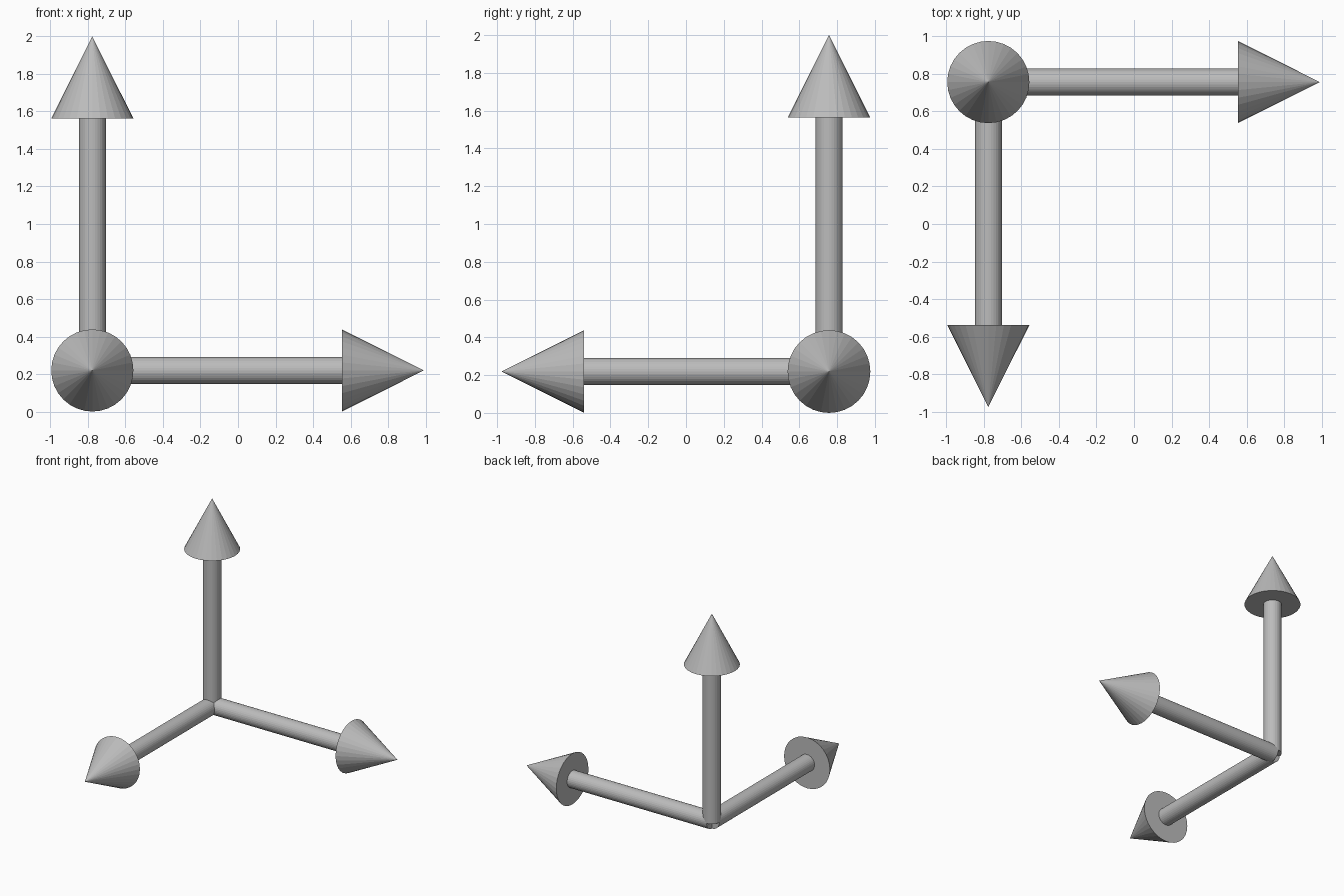
import bpy
from mathutils import Vector

cube = bpy.data.objects.get("Cube")
if cube:
    bpy.data.objects.remove(cube, do_unlink=True)

# One plain grey for everything
grey = bpy.data.materials.new("plain_grey")
grey.use_nodes = True
colour = (0.5, 0.5, 0.5, 1)
grey.diffuse_color = colour
grey.node_tree.nodes["Principled BSDF"].inputs["Base Color"].default_value = colour

ORIGIN = Vector((-0.777, 0.757, 0.219))
SIDES = 32
SHAFT_RADIUS = 0.072
HEAD_RADIUS = 0.219
HEAD_LENGTH = 0.437


def add_cone(name, start, direction, length, base_radius, tip_radius):
    """Solid of revolution from start along direction."""
    turn = direction.to_track_quat("Z", "Y").to_euler()
    bpy.ops.mesh.primitive_cone_add(
        vertices=SIDES, radius1=base_radius, radius2=tip_radius, depth=length,
        location=start + direction * length / 2, rotation=turn)
    part = bpy.context.object
    part.name = name
    part.data.materials.append(grey)


# Three arrows, each a shaft and a pointed head
arrows = {
    "right_pointing": (Vector((1, 0, 0)), 1.768),
    "forward": (Vector((0, -1, 0)), 1.733),
    "upright": (Vector((0, 0, 1)), 1.781),
}
for name, (direction, length) in arrows.items():
    shaft_length = length - HEAD_LENGTH
    add_cone(name + "_shaft", ORIGIN, direction, shaft_length, SHAFT_RADIUS, SHAFT_RADIUS)
    add_cone(name + "_head", ORIGIN + direction * shaft_length, direction,
             HEAD_LENGTH, HEAD_RADIUS, 0)
